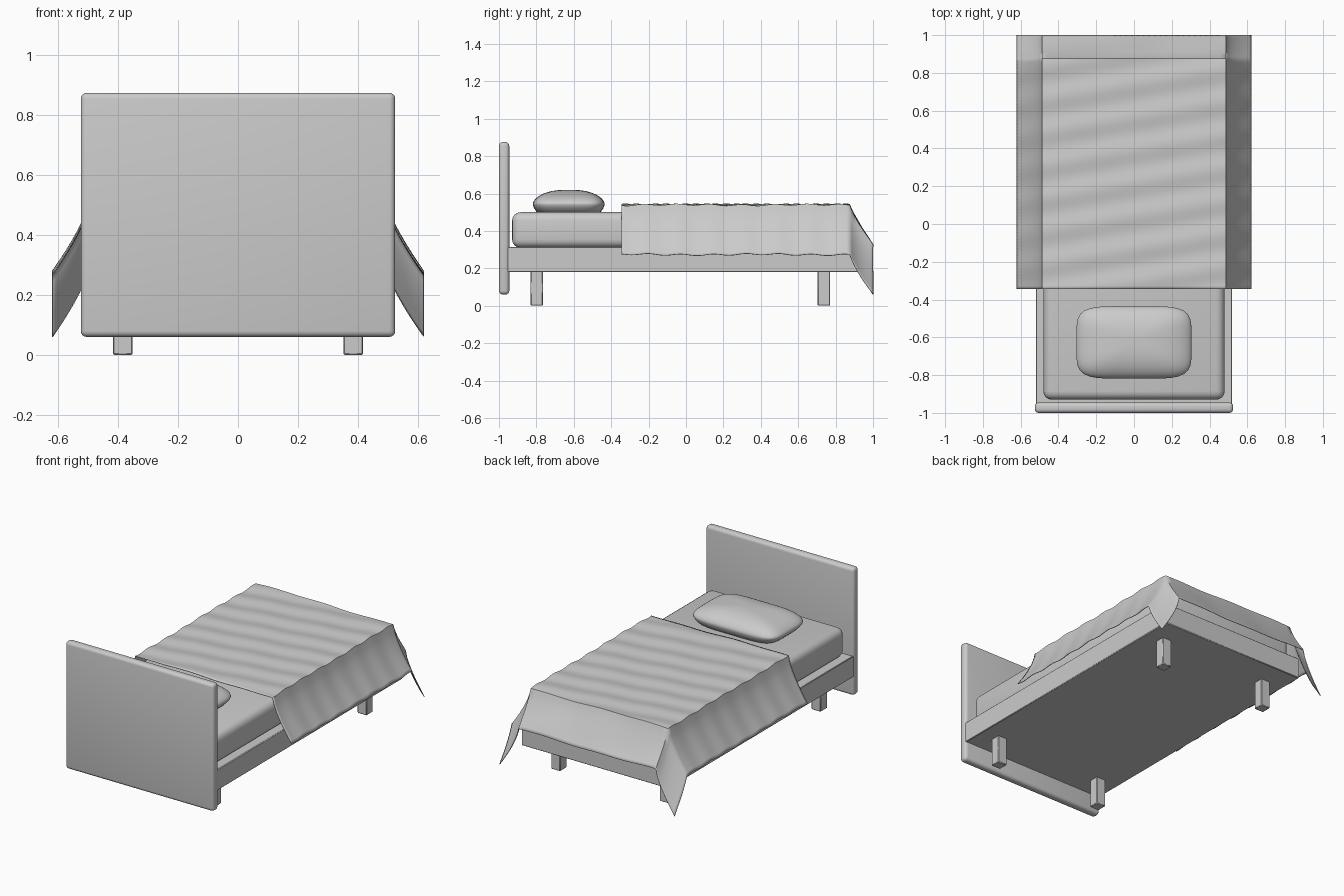
import bpy, bmesh, math

if "Cube" in bpy.data.objects:
    bpy.data.objects.remove(bpy.data.objects["Cube"])


def finish(obj, angle=40):
    bpy.ops.object.select_all(action='DESELECT')
    obj.select_set(True)
    bpy.context.view_layer.objects.active = obj
    bpy.ops.object.shade_smooth_by_angle(angle=math.radians(angle))


def box(name, lo, hi, bevel, segments=3):
    """Rounded box between two corners."""
    bm = bmesh.new()
    bmesh.ops.create_cube(bm, size=1)
    for v in bm.verts:
        v.co = [(a + b) / 2 + c * (b - a) for a, b, c in zip(lo, hi, v.co)]
    bmesh.ops.bevel(bm, geom=bm.edges[:], offset=bevel, segments=segments,
                    profile=0.5, affect='EDGES')
    return to_object(name, bm)


def to_object(name, bm, angle=40):
    bmesh.ops.recalc_face_normals(bm, faces=bm.faces[:])
    mesh = bpy.data.meshes.new(name)
    bm.to_mesh(mesh)
    bm.free()
    obj = bpy.data.objects.new(name, mesh)
    bpy.context.collection.objects.link(obj)
    finish(obj, angle)
    return obj


def span(a, b, n):
    return [a + (b - a) * i / n for i in range(n)]


# Headboard, frame and mattress
box("headboard", (-0.525, -1.0, 0.06), (0.525, -0.945, 0.875), 0.02, 4)
box("bed_frame", (-0.52, -0.955, 0.18), (0.52, 0.92, 0.315), 0.004, 1)
box("mattress", (-0.48, -0.93, 0.31), (0.48, 0.88, 0.5), 0.045, 4)

# Four square legs
for x, side in ((-0.385, "left"), (0.385, "right")):
    for y, end in ((-0.798, "head"), (0.737, "foot")):
        box(f"{end}_leg_{side}", (x - 0.033, y - 0.033, 0),
            (x + 0.033, y + 0.033, 0.19), 0.004, 1)

# Pillow: superellipse rings, domed on top and flattened underneath
bm = bmesh.new()
SEG, RINGS = 64, 16
PX, PY, SEAM = 0.0, -0.627, 0.545


def pillow_ring(r, dz):
    ring = []
    for i in range(SEG):
        a = 2 * math.pi * i / SEG
        c, s = math.cos(a), math.sin(a)
        k = r / (abs(c) ** 5 + abs(s) ** 5) ** 0.2
        ring.append(bm.verts.new((PX + 0.305 * k * c, PY + 0.192 * k * s, SEAM + dz)))
    return ring


rings = []
for i in range(1, 2 * RINGS):
    r = math.sin(math.pi / 2 * i / RINGS)
    puff = max(0.0, 1 - r ** 2.5) ** 0.6
    rings.append(pillow_ring(r, 0.075 * puff if i <= RINGS else -min(0.1 * puff, 0.047)))
for a, b in zip(rings, rings[1:]):
    for i in range(SEG):
        j = (i + 1) % SEG
        bm.faces.new((a[i], a[j], b[j], b[i]))
for ring, z in ((rings[0], SEAM + 0.075), (rings[-1], SEAM - 0.047)):
    tip = bm.verts.new((PX, PY, z))
    for i in range(SEG):
        bm.faces.new((ring[i], ring[(i + 1) % SEG], tip))
to_object("pillow", bm, 60)

# Blanket: rippled sheet whose side drop and foot drop add up at the corners
xs = span(-0.62, -0.485, 12) + span(-0.485, 0.485, 32) + span(0.485, 0.62, 12) + [0.62]
ys = span(-0.345, 0.875, 70) + span(0.875, 1.0, 12) + [1.0]


def blanket_height(x, y):
    side = max(0.0, (abs(x) - 0.485) / 0.135)
    foot = max(0.0, (y - 0.875) / 0.125)
    ripple = (0.004 * math.sin(36 * y - 6 * x)
              + 0.002 * math.sin(17 * x + 9 * y))
    return 0.538 - 0.265 * side ** 0.72 - 0.215 * foot ** 0.85 + ripple


bm = bmesh.new()
grid = [[bm.verts.new((x, y, blanket_height(x, y))) for x in xs] for y in ys]
for r0, r1 in zip(grid, grid[1:]):
    for i in range(len(xs) - 1):
        bm.faces.new((r0[i], r0[i + 1], r1[i + 1], r1[i]))
blanket = to_object("blanket", bm, 60)
thick = blanket.modifiers.new("thickness", 'SOLIDIFY')
thick.thickness = 0.004
thick.offset = 0
